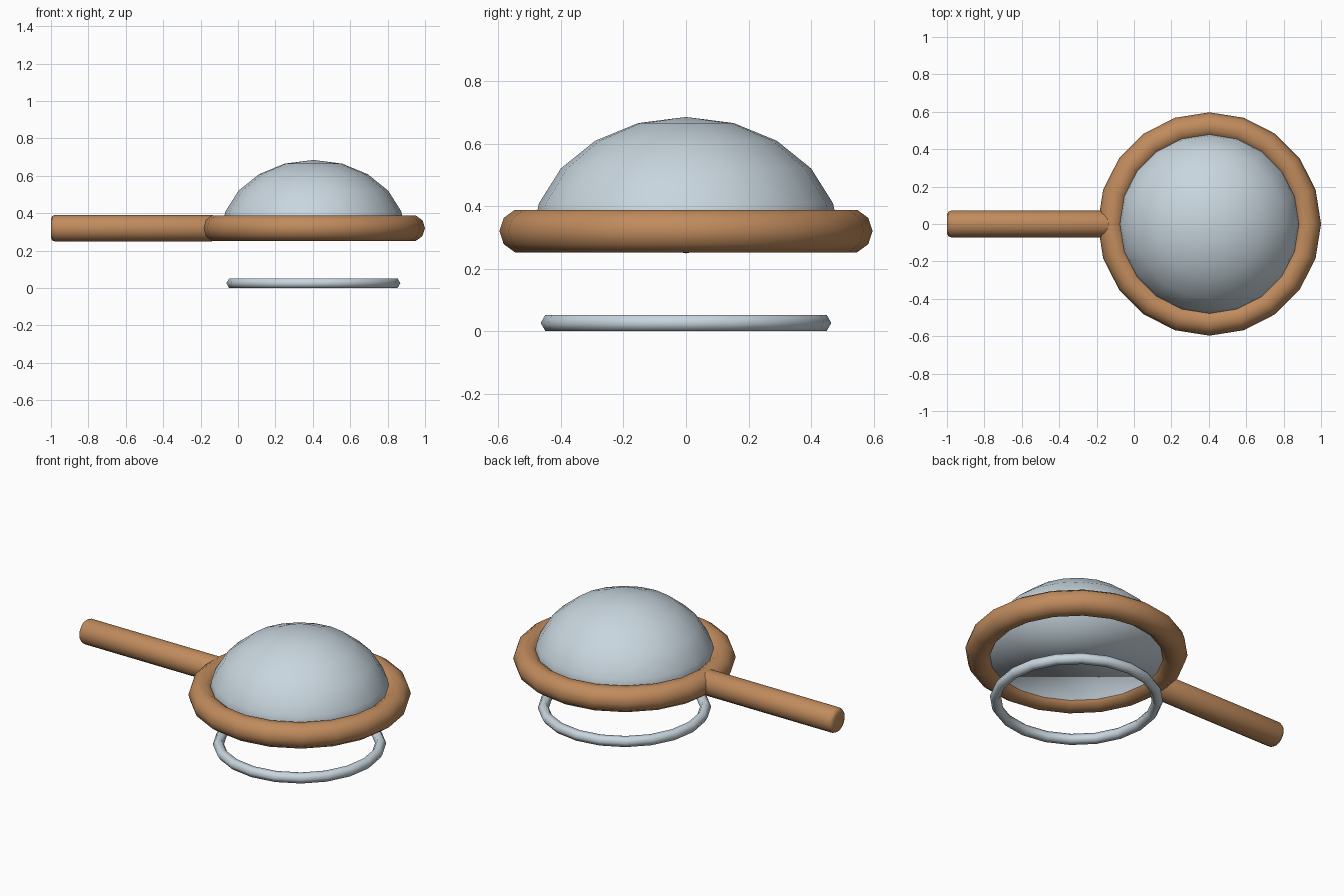
import bpy
import bmesh
import math
from mathutils import Matrix

cube = bpy.data.objects.get("Cube")
if cube:
    bpy.data.objects.remove(cube, do_unlink=True)

HEAD_X = 0.403   # centre of the round head
FRAME_Z = 0.32   # height of the frame and handle axis


def make_material(name, color):
    mat = bpy.data.materials.new(name)
    mat.use_nodes = True
    mat.diffuse_color = color
    mat.node_tree.nodes["Principled BSDF"].inputs["Base Color"].default_value = color
    return mat


wood = make_material("warm wood", (0.53, 0.26, 0.11, 1))
silver = make_material("pale silver", (0.58, 0.67, 0.73, 1))


def finish(obj, name, mat):
    obj.name = name
    obj.data.name = name
    obj.data.materials.append(mat)
    obj.data.polygons.foreach_set("use_smooth", [True] * len(obj.data.polygons))
    return obj


def add_ring(name, mat, z, major, minor, sides):
    bpy.ops.mesh.primitive_torus_add(
        location=(HEAD_X, 0, z), major_radius=major, minor_radius=minor,
        major_segments=20, minor_segments=sides)
    return finish(bpy.context.object, name, mat)


def add_mesh(name, bm, mat):
    mesh = bpy.data.meshes.new(name)
    bm.to_mesh(mesh)
    bm.free()
    obj = bpy.data.objects.new(name, mesh)
    bpy.context.collection.objects.link(obj)
    return finish(obj, name, mat)


# Thick round frame and the thin loose ring below it
add_ring("round_frame", wood, FRAME_Z, 0.5255, 0.0715, 10)
add_ring("lower_ring", silver, 0.026, 0.435, 0.03, 6)

# Flattened half-sphere dome, closed underneath
bm = bmesh.new()
bmesh.ops.create_uvsphere(bm, u_segments=20, v_segments=10, radius=1)
bmesh.ops.delete(bm, geom=[v for v in bm.verts if v.co.z < -0.01], context='VERTS')
bmesh.ops.contextual_create(bm, geom=[e for e in bm.edges if e.is_boundary])
bmesh.ops.recalc_face_normals(bm, faces=bm.faces)
bmesh.ops.scale(bm, vec=(0.495, 0.495, 0.40), verts=bm.verts)
bmesh.ops.translate(bm, vec=(HEAD_X, 0, 0.285), verts=bm.verts)
add_mesh("dome", bm, silver)

# Straight handle with softened ends, running into the frame
left, right = -1.0, -0.12
bm = bmesh.new()
bmesh.ops.create_cone(bm, cap_ends=True, segments=16, radius1=0.0715,
                      radius2=0.0715, depth=right - left)
rims = [e for e in bm.edges if abs(e.verts[0].co.z - e.verts[1].co.z) < 0.001]
bmesh.ops.bevel(bm, geom=rims, offset=0.022, segments=2, profile=0.5,
                affect='EDGES')
bmesh.ops.transform(bm, matrix=Matrix.Translation(((left + right) / 2, 0, FRAME_Z))
                    @ Matrix.Rotation(math.pi / 2, 4, 'Y'), verts=bm.verts)
add_mesh("handle", bm, wood)
